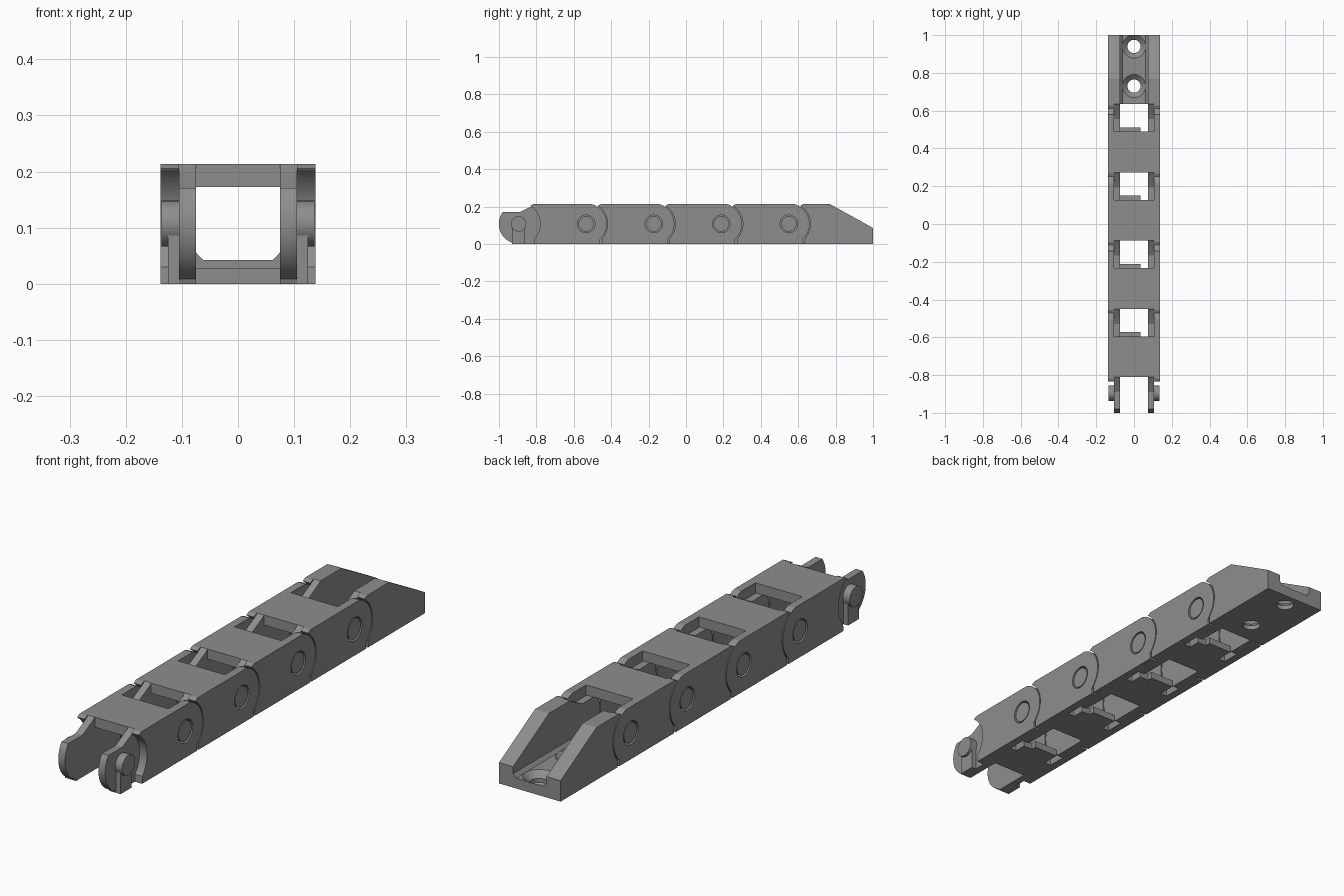
import bpy, bmesh, math
from mathutils import Matrix

if "Cube" in bpy.data.objects:
    bpy.data.objects.remove(bpy.data.objects["Cube"])

grey = bpy.data.materials.new("chain grey")
grey.diffuse_color = (0.27, 0.27, 0.27, 1)
grey.use_nodes = True
grey.node_tree.nodes["Principled BSDF"].inputs["Base Color"].default_value = grey.diffuse_color

PITCH, FIRST, ZP = 0.3613, -0.895, 0.107      # pin spacing, first pin, pin height
X_IN, X_MID, X_OUT = 0.075, 0.105, 0.138      # inner face, ear joint, outer face
TOP = 0.213


def arc(cy, r, a0, a1, n=24):
    """Points of an arc around a pin, angles in degrees."""
    return [(cy + r * math.cos(math.radians(a0 + (a1 - a0) * i / n)),
             ZP + r * math.sin(math.radians(a0 + (a1 - a0) * i / n))) for i in range(n + 1)]


def prism(name, loops, c0, c1, axis='X'):
    """Extrude flat outlines (later loops are holes) between two positions on an axis."""
    cu = bpy.data.curves.new(name, 'CURVE')
    cu.dimensions, cu.fill_mode = '2D', 'BOTH'
    cu.extrude = abs(c1 - c0) / 2
    for pts in loops:
        s = cu.splines.new('POLY')
        s.points.add(len(pts) - 1)
        for p, (a, b) in zip(s.points, pts):
            p.co = (a, b, 0, 1)
        s.use_cyclic_u = True
    tmp = bpy.data.objects.new(name, cu)
    bpy.context.collection.objects.link(tmp)
    me = bpy.data.meshes.new_from_object(
        tmp.evaluated_get(bpy.context.evaluated_depsgraph_get()))
    bpy.data.objects.remove(tmp)
    m = (c0 + c1) / 2
    if axis == 'X':
        mat = Matrix(((0, 0, 1, m), (1, 0, 0, 0), (0, 1, 0, 0), (0, 0, 0, 1)))
    else:
        mat = Matrix(((1, 0, 0, 0), (0, 0, -1, m), (0, 1, 0, 0), (0, 0, 0, 1)))
    bm = bmesh.new()
    bm.from_mesh(me)
    bm.transform(mat)
    bmesh.ops.remove_doubles(bm, verts=bm.verts, dist=1e-5)
    bmesh.ops.recalc_face_normals(bm, faces=bm.faces)
    bm.to_mesh(me)
    bm.free()
    me.materials.clear()
    me.materials.append(grey)
    ob = bpy.data.objects.new(name, me)
    bpy.context.collection.objects.link(ob)
    return ob


def both_sides(name, loops, x0, x1):
    prism(name + "_right", loops, x0, x1)
    prism(name + "_left", loops, -x1, -x0)


def block(name, x0, x1, y0, y1, z0, z1):
    return prism(name, [[(y0, z0), (y1, z0), (y1, z1), (y0, z1)]], x0, x1)


def wall_front(p):
    """Hollow front edge of an outer wall, top to bottom."""
    return [(p + .078, TOP), (p + .062, .205)] + arc(p, .115, 57, -42) + [(p + .084, 0)]


def ear_front(p):
    """Front ear outline from the top plate round to the underside."""
    return ([(p + .085, TOP), (p + .075, .205), (p + .005, .17)]
            + arc(p, .106, 143, 249) + [(p - .035, 0)])


def pins(p):
    both_sides("pin", [arc(p, .041, 0, 352.5, 47)], X_MID - .005, X_OUT - .002)


# repeating links
for i in range(4):
    p = FIRST + i * PITCH
    q = p + PITCH
    rear = [(q + .074, 0)] + arc(q, .11, -48, 75) + [(q + .028, TOP)]
    both_sides("outer_wall", [wall_front(p) + rear, arc(q, .047, 0, 352.5, 47)], X_MID, X_OUT)
    both_sides("front_ear", [ear_front(p) + [(p + .25, 0), (p + .25, TOP)]], X_IN, X_MID)
    pins(p)
    block("top_plate", -X_MID, X_MID, p + .085, p + .30, .172, TOP)
    block("bottom_plate", -X_IN, X_IN, p + .12, p + .30, 0, .028)
    block("bottom_lip", -X_IN, .035, p + .30, p + .322, 0, .028)

# lugs under the free pins at the front
both_sides("pin_lug", [[(FIRST - .035, 0), (FIRST + .035, 0),
                        (FIRST + .035, .09), (FIRST - .035, .09)]], X_MID, .125)

# end bracket with sloping side walls
p = FIRST + 4 * PITCH
slope = [(1, 0), (1, .085), (.77, TOP)]
both_sides("bracket_wall", [wall_front(p) + slope], X_MID, X_OUT)
both_sides("bracket_ear", [ear_front(p) + slope], X_IN, X_MID)
pins(p)
floor = prism("bracket_floor", [[(-X_IN, 0), (X_IN, 0), (X_IN, .056), (.062, .042),
                                 (-.062, .042), (-X_IN, .056)]], .635, 1, 'Y')

# countersunk screw holes
for y in (.73, .94):
    for r0, r1, z0, z1 in ((.035, .035, -.02, .08), (.035, .062, .018, .0425)):
        bpy.ops.mesh.primitive_cone_add(vertices=48, radius1=r0, radius2=r1, depth=z1 - z0,
                                        location=(0, y, (z0 + z1) / 2))
        cutter = bpy.context.object
        cutter.name = "screw_cutter"
        cutter.hide_render = True
        mod = floor.modifiers.new("hole", 'BOOLEAN')
        mod.operation, mod.solver, mod.object = 'DIFFERENCE', 'EXACT', cutter
        bpy.context.view_layer.update()
        cut = bpy.data.meshes.new_from_object(
            floor.evaluated_get(bpy.context.evaluated_depsgraph_get()))
        floor.modifiers.clear()
        floor.data = cut
        bpy.data.objects.remove(cutter)
floor.data.materials.clear()
floor.data.materials.append(grey)
for f in floor.data.polygons:
    f.material_index = 0

# smooth round surfaces, keep edges sharp
for ob in bpy.context.scene.objects:
    ob.select_set(True)
bpy.context.view_layer.objects.active = floor
bpy.ops.object.shade_smooth_by_angle(angle=math.radians(25))
